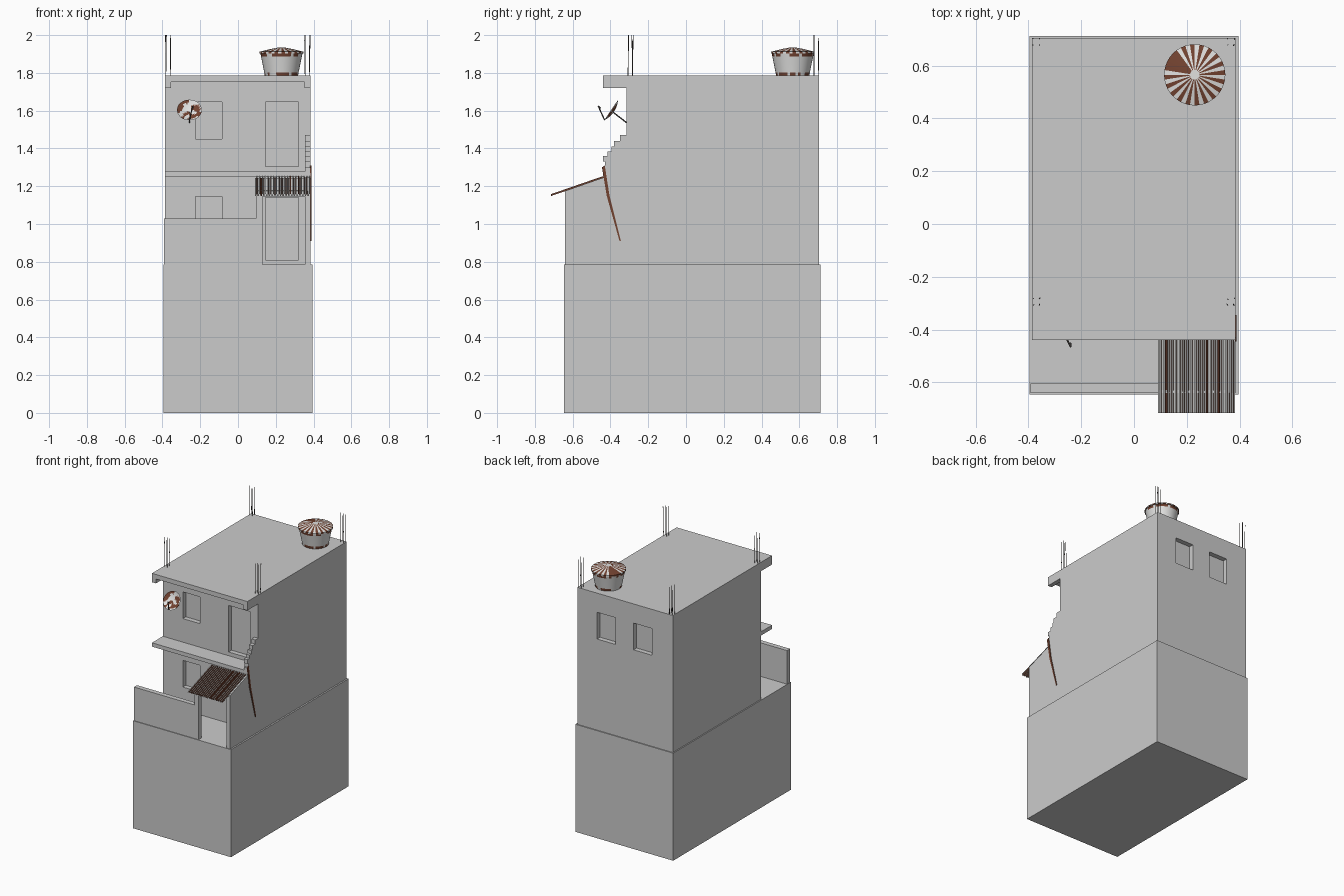
import bpy, bmesh, math, random
from mathutils import Vector, noise

random.seed(4)
if "Cube" in bpy.data.objects:
    bpy.data.objects.remove(bpy.data.objects["Cube"])


def material(name, rgb):
    m = bpy.data.materials.new(name)
    m.use_nodes = True
    m.diffuse_color = (*rgb, 1)
    m.node_tree.nodes["Principled BSDF"].inputs["Base Color"].default_value = (*rgb, 1)
    return m


CONCRETE = material("concrete grey", (0.6, 0.6, 0.6))
METAL = material("pale metal", (0.75, 0.75, 0.74))
RUST = material("rust brown", (0.17, 0.055, 0.03))
STEEL = material("dark steel", (0.1, 0.09, 0.085))


def finish(bm, name, *mats):
    me = bpy.data.meshes.new(name)
    bm.to_mesh(me)
    bm.free()
    ob = bpy.data.objects.new(name, me)
    bpy.context.collection.objects.link(ob)
    for m in mats:
        me.materials.append(m)
    return ob


def box(name, x, y, z, mat=CONCRETE):
    bm = bmesh.new()
    bmesh.ops.create_cube(bm, size=1)
    for v in bm.verts:
        v.co = [lo + (c + 0.5) * (hi - lo) for c, (lo, hi) in zip(v.co, (x, y, z))]
    return finish(bm, name, mat)


def side_plate(name, profile, x0, x1, mat=CONCRETE):
    """Extrude a (y, z) outline along x."""
    bm = bmesh.new()
    face = bm.faces.new([bm.verts.new((x0, y, z)) for y, z in profile])
    new = bmesh.ops.extrude_face_region(bm, geom=[face])["geom"]
    for v in new:
        if isinstance(v, bmesh.types.BMVert):
            v.co.x = x1
    bmesh.ops.recalc_face_normals(bm, faces=bm.faces)
    return finish(bm, name, mat)


def rods(name, paths, radius, mat):
    cu = bpy.data.curves.new(name, "CURVE")
    cu.dimensions = "3D"
    cu.bevel_depth = radius
    cu.bevel_resolution = 0
    cu.use_fill_caps = True
    for path in paths:
        sp = cu.splines.new("POLY")
        sp.points.add(len(path) - 1)
        for p, co in zip(sp.points, path):
            p.co = (*co, 1)
    cu.materials.append(mat)
    ob = bpy.data.objects.new(name, cu)
    bpy.context.collection.objects.link(ob)
    return ob


# Ground storey block and main house
FLOOR, ROOF, FRONT, BACK = 0.785, 1.785, -0.315, 0.705
box("ground_storey", (-0.395, 0.395), (-0.645, 0.712), (0, FLOOR))
house = box("house_body", (-0.387, 0.384), (FRONT, BACK), (FLOOR, ROOF))

# Window and door recesses
DEPTH = 0.035
openings = [
    (-0.225, -0.085, 0.95, 1.145, FRONT), (-0.225, -0.085, 1.45, 1.645, FRONT),
    (0.145, 0.32, 0.81, 1.14, FRONT), (0.145, 0.32, 1.305, 1.645, FRONT),
    (-0.22, -0.07, 1.45, 1.645, BACK), (0.075, 0.225, 1.45, 1.645, BACK),
]
for x0, x1, z0, z1, y in openings:
    cut = box("opening_cutter", (x0, x1), (y - DEPTH, y + DEPTH), (z0, z1))
    cut.hide_render = True
    mod = house.modifiers.new("opening", "BOOLEAN")
    mod.object, mod.solver = cut, "EXACT"
    bpy.context.view_layer.objects.active = house
    bpy.ops.object.modifier_apply(modifier=mod.name)
    bpy.data.objects.remove(cut)

# Roof overhang with side lips, balcony slab, terrace parapet and gate post
box("roof_overhang", (-0.387, 0.384), (-0.44, FRONT), (1.752, ROOF))
for side, x in (("right", (-0.387, -0.355)), ("left", (0.353, 0.384))):
    box(side + "_roof_lip", x, (-0.44, FRONT), (1.72, 1.752))
box("balcony_slab", (-0.387, 0.355), (-0.44, FRONT), (1.25, 1.278))
box("terrace_parapet", (-0.392, 0.095), (-0.64, -0.605), (FLOOR, 1.03))
box("gate_post", (0.095, 0.13), (-0.64, -0.605), (FLOOR, 1.178))
box("gate_lintel", (0.13, 0.355), (-0.64, -0.605), (1.145, 1.178))

# Broken stepped side wall
steps = [(-0.35, 1.47), (-0.35, 1.44), (-0.38, 1.44), (-0.38, 1.41), (-0.395, 1.41),
         (-0.395, 1.385), (-0.415, 1.385), (-0.415, 1.36), (-0.44, 1.36), (-0.44, 1.33),
         (-0.43, 1.33), (-0.43, 1.3), (-0.44, 1.3), (-0.44, 1.245)]
side_plate("broken_side_wall", [(FRONT, FLOOR), (FRONT, 1.47)] + steps
           + [(-0.64, 1.175), (-0.64, FLOOR)], 0.355, 0.384)
side_plate("rust_streak", [(-0.445, 1.3), (-0.43, 1.31), (-0.405, 1.15), (-0.345, 0.91),
                           (-0.352, 0.91), (-0.42, 1.15)], 0.382, 0.389, RUST)

# Corrugated awning: steep sides of the ribs are rusty
bm = bmesh.new()
RIBS, X0, X1 = 20, 0.09, 0.384
pitch = (X1 - X0) / RIBS
rows = []
for i in range(RIBS):
    for f, h in ((0, 0), (0.42, 0), (0.5, 0.01), (0.88, 0.01)):
        x = X0 + (i + f) * pitch
        rows.append([bm.verts.new((x, y, z + h)) for y, z in ((-0.44, 1.243), (-0.715, 1.148))])
for i, (a, b) in enumerate(zip(rows, rows[1:])):
    f = bm.faces.new((a[0], a[1], b[1], b[0]))
    f.material_index = int(i % 4 in (1, 3) or random.random() < 0.1)
finish(bm, "corrugated_awning", METAL, RUST)

# Water tank: tapered barrel with rusty rims and a ribbed conical lid
TANK, SEG = Vector((0.23, 0.565, ROOF)), 40
levels = [(0.088, 0), (0.091, 0.018), (0.108, 0.102), (0.111, 0.118), (0.116, 0.118),
          (0.116, 0.127), (0.055, 0.142), (0.018, 0.149)]
bm = bmesh.new()
rings = [[bm.verts.new(TANK + Vector((r * math.cos(a), r * math.sin(a), z)))
          for a in (math.tau * k / SEG for k in range(SEG))] for r, z in levels]
lid_rust = [k % 2 == 0 or random.random() < 0.12 for k in range(SEG)]
for n, (low, up) in enumerate(zip(rings, rings[1:])):
    for k in range(SEG):
        j = (k + 1) % SEG
        f = bm.faces.new((low[k], low[j], up[j], up[k]))
        f.smooth = n < 3
        if n in (0, 2):
            f.material_index = int(random.random() < 0.5)
        elif n >= 3:
            f.material_index = int(lid_rust[k])
bm.faces.new(rings[-1])
finish(bm, "water_tank", METAL, RUST)

# Satellite dish: shallow bowl tipped up and forward, with rust patches
centre, aim = Vector((-0.257, -0.395, 1.603)), Vector((0, -0.83, 0.56))
turn = aim.to_track_quat("Z", "Y")
bm = bmesh.new()
bmesh.ops.create_circle(bm, cap_ends=True, segments=24, radius=0.066)
bmesh.ops.poke(bm, faces=bm.faces)
bmesh.ops.subdivide_edges(bm, edges=bm.edges, cuts=4, use_grid_fill=True)
for v in bm.verts:
    v.co.z = 4 * v.co.xy.length_squared - 0.016
    v.co = turn @ v.co + centre
for f in bm.faces:
    f.smooth = True
    f.material_index = int(noise.noise(f.calc_center_median() * 38) > 0.0)
finish(bm, "dish_bowl", METAL, RUST)
low_rim = centre + turn @ Vector((0, -0.064, 0))
horn = Vector((-0.24, -0.465, 1.625))
rods("dish_arms", [[centre + Vector((0, 0.01, -0.012)), (-0.257, FRONT, 1.537)],
                   [low_rim, horn], [horn, horn + Vector((0, 0.014, -0.012))]],
     0.0035, STEEL)

# Bare reinforcing bars at the four roof corners
bars = []
for cx in (-0.37, 0.367):
    for cy in (-0.295, 0.69):
        for dx in (-0.012, 0.012):
            for dy in (-0.012, 0.012):
                lean = Vector((random.uniform(-0.004, 0.004), random.uniform(-0.004, 0.004), 0))
                foot = Vector((cx + dx, cy + dy, ROOF - 0.01))
                top = Vector((foot.x, foot.y, random.choice((1.97, 1.985, 2.0))))
                bars.append([foot, top + lean])
rods("roof_rebar", bars, 0.0018, STEEL)
